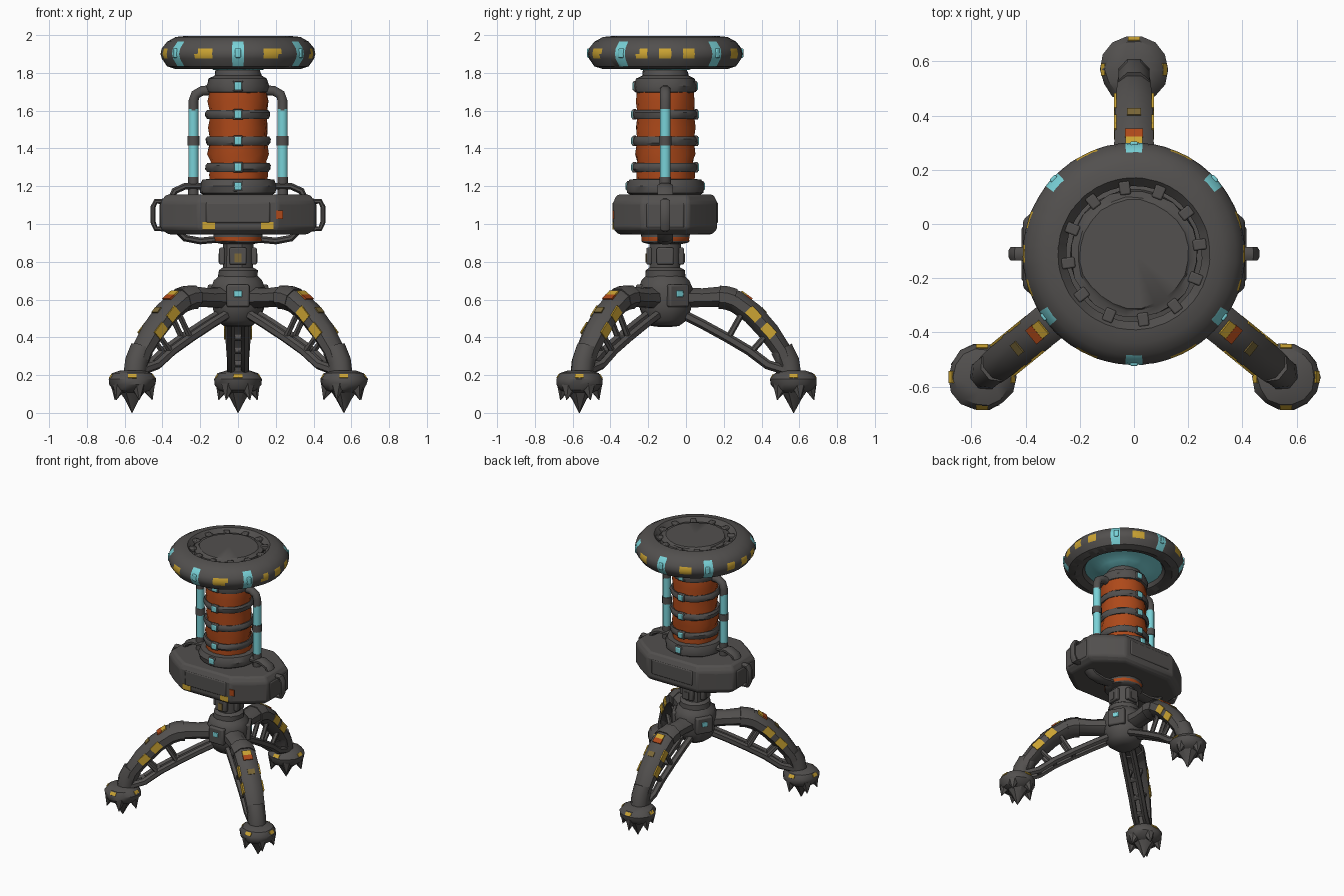
import bpy, bmesh, math, random
from mathutils import Matrix, Vector

random.seed(4)
if "Cube" in bpy.data.objects:
    bpy.data.objects.remove(bpy.data.objects["Cube"], do_unlink=True)

AXIS = Vector((0, -0.11, 0))   # vertical axis of the column


def material(name, rgb):
    m = bpy.data.materials.new(name)
    m.use_nodes = True
    m.diffuse_color = (*rgb, 1)
    bsdf = m.node_tree.nodes["Principled BSDF"]
    bsdf.inputs["Base Color"].default_value = (*rgb, 1)
    bsdf.inputs["Roughness"].default_value = 0.7
    return m


DARK = material("dark grey metal", (0.085, 0.08, 0.077))
ORANGE = material("burnt orange", (0.42, 0.066, 0.01))
CYAN = material("pale cyan", (0.19, 0.64, 0.68))
YELLOW = material("worn yellow", (0.6, 0.37, 0.033))
BRASS = material("dull brass", (0.2, 0.14, 0.04))


def frame(az=0, r=0, z=0, side=0):
    """Radial frame: local x points outward from the axis at azimuth az."""
    return Matrix.Translation(AXIS) @ Matrix.Rotation(math.radians(az), 4, 'Z') @ \
        Matrix.Translation((r, side, z))


def finish(name, bm, mats, matrix, bevel=0, angle=35):
    bmesh.ops.recalc_face_normals(bm, faces=bm.faces)
    me = bpy.data.meshes.new(name)
    bm.transform(matrix)
    bm.to_mesh(me)
    bm.free()
    for m in mats:
        me.materials.append(m)
    ob = bpy.data.objects.new(name, me)
    bpy.context.collection.objects.link(ob)
    if bevel:
        mod = ob.modifiers.new("edge bevel", 'BEVEL')
        mod.width = bevel
        mod.segments = 2
    bpy.ops.object.select_all(action='DESELECT')
    ob.select_set(True)
    bpy.context.view_layer.objects.active = ob
    bpy.ops.object.shade_smooth_by_angle(angle=math.radians(angle))


def skin(bm, rings, closed=False):
    n = len(rings[0])
    pairs = list(zip(rings, rings[1:])) + ([(rings[-1], rings[0])] if closed else [])
    for a, b in pairs:
        for i in range(n):
            bm.faces.new((a[i], a[(i + 1) % n], b[(i + 1) % n], b[i]))
    if not closed:
        bm.faces.new(rings[0])
        bm.faces.new(rings[-1])


def lathe(name, profile, mats=(DARK,), segs=24, matrix=None, closed=False, rough=0.004, rule=None):
    bm = bmesh.new()
    rings = []
    for r, z in profile:
        ring = []
        for i in range(segs):
            a = math.tau * (i + 0.5) / segs
            k = r + random.uniform(-rough, rough) * (r > 0.02)
            ring.append(bm.verts.new((k * math.cos(a), k * math.sin(a), z)))
        rings.append(ring)
    skin(bm, rings, closed)
    if rule:
        for f in bm.faces:
            f.material_index = rule(f.calc_center_median())
    finish(name, bm, mats, matrix or frame())


def sweep(name, path, half_w, half_t, az=0, side=0, mat=DARK, sides=8, bulge=None):
    """Sweeps an oval section along (radius, height) points in a radial plane."""
    bm = bmesh.new()
    pts = [Vector((r, 0, z)) for r, z in path]
    rings = []
    for i, p in enumerate(pts):
        d = (pts[min(i + 1, len(pts) - 1)] - pts[max(i - 1, 0)]).normalized()
        up = Vector((-d.z, 0, d.x))
        k = (bulge[i] if bulge else 1) / math.cos(math.pi / sides)
        angles = [math.tau * (j + 0.5) / sides for j in range(sides)]
        rings.append([bm.verts.new(p + up * (half_t * k * math.sin(a))
                      + Vector((0, half_w * k * math.cos(a), 0))) for a in angles])
    skin(bm, rings)
    finish(name, bm, [mat], frame(az, side=side), angle=50)


def block(name, size, matrix, mat=DARK, pitch=0, bevel=0):
    bm = bmesh.new()
    bmesh.ops.create_cube(bm, size=1, matrix=Matrix.Diagonal((*size, 1)))
    finish(name, bm, [mat], matrix @ Matrix.Rotation(math.radians(pitch), 4, 'Y'), bevel)


# Top disc: banded rim, inner plate, lit dish underneath
CYAN_BANDS = (-90, -35, 43, 90, 137, 215)
YELLOW_MARKS = {-64: 7, -116: 7, -17: 4, 0: 4, 18: 4, 65: 6, 115: 6, 163: 4, 180: 4, 197: 4}


def rim_colour(c):
    a, r = math.degrees(math.atan2(c.y, c.x)), math.hypot(c.x, c.y)

    def gap(b):
        return abs((a - b + 180) % 360 - 180)
    if r > 0.365 and min(gap(b) for b in CYAN_BANDS) < 4.6:
        return 1
    if r > 0.385 and 1.88 < c.z < 1.925 and any(gap(b) < w for b, w in YELLOW_MARKS.items()):
        return 2
    return 0


lathe("top_rim", [(.25, 1.96), (.28, 1.995), (.33, 1.99), (.375, 1.965), (.403, 1.93), (.41, 1.9),
                  (.403, 1.875), (.375, 1.835), (.33, 1.82), (.28, 1.835), (.255, 1.87)],
      (DARK, CYAN, YELLOW), 120, closed=True, rough=0.001, rule=rim_colour)
lathe("top_plate", [(.262, 1.9), (.262, 1.935), (.237, 1.94), (.235, 1.975), (.21, 1.978),
                    (.2, 1.987), (.02, 1.988)])
lathe("lit_dish", [(.125, 1.815), (.165, 1.835), (.22, 1.852), (.28, 1.862), (.27, 1.88)],
      (CYAN,), 32)
for i in range(12):
    block("rim_bridge", (.05, .04, .03), frame(i * 30 + 8, .245, 1.97), bevel=.006)
for az in CYAN_BANDS:
    block("rim_clip", (.02, .03, .05), frame(az, .404, 1.905), CYAN, bevel=.006)

# Coil column with rings
lathe("coil_core", [(.15, 1.2), (.158, 1.26), (.15, 1.33), (.16, 1.37), (.15, 1.44), (.16, 1.51),
                    (.15, 1.58), (.16, 1.65), (.15, 1.72)], (ORANGE,), 20, rough=.006)
for z in (1.30, 1.44, 1.58):
    lathe("coil_ring", [(.145, z - .018), (.163, z - .024), (.172, z - .01),
                        (.172, z + .01), (.163, z + .024), (.145, z + .018)], closed=True)
lathe("lower_collar", [(.16, 1.14), (.2, 1.165), (.205, 1.2), (.19, 1.235), (.14, 1.24)])
lathe("upper_collar", [(.14, 1.69), (.16, 1.7), (.168, 1.73), (.155, 1.77), (.125, 1.785),
                       (.12, 1.81), (.11, 1.83), (.1, 1.85)])
for az in (-90, 90):
    for r, z in ((.156, 1.73), (.162, 1.58), (.162, 1.44), (.162, 1.30), (.192, 1.2)):
        block("stud_mount", (.025, .055, .055), frame(az, r, z), bevel=.006)
        block("column_stud", (.03, .04, .042), frame(az, r + .003, z), CYAN, bevel=.006)

# Housing: long chamfered block
bm = bmesh.new()
outline = [(.41, .125), (.32, .2), (.21, .275), (-.21, .275), (-.32, .2), (-.41, .125)]
outline += [(-x, -y) for x, y in outline]
levels = [(.9, .945), (1, .975), (1, 1.115), (.93, 1.155)]
skin(bm, [[bm.verts.new((x * k, y * k, z)) for x, y in outline] for k, z in levels])
finish("housing", bm, [DARK], frame(), .012, 25)
for s in (-1, 1):
    block("housing_mark", (.008, .065, .04), frame(-90, .274, .99, s * .155), YELLOW)
    block("side_panel", (.02, .2, .13), frame(90 + s * 90, .405, 1.045), bevel=.008)
    block("face_panel", (.02, .34, .11), frame(s * 90, .27, 1.06), bevel=.008)
block("housing_light", (.009, .038, .045), frame(-90, .275, 1.05, .22), ORANGE)

# Side conduits, handles and brackets, mirrored left and right
for az in (0, 180):
    sweep("upper_pipe", [(.12, 1.71), (.19, 1.705), (.225, 1.685), (.236, 1.65), (.236, 1.6)],
          .028, .026, az)
    sweep("light_tube", [(.236, 1.25), (.236, 1.61)], .028, .027, az, mat=CYAN)
    sweep("tube_clip", [(.236, 1.415), (.236, 1.465)], .032, .032, az)
    sweep("lower_pipe", [(.236, 1.14), (.236, 1.25)], .03, .028, az)
    sweep("shoulder_bracket", [(.17, 1.2), (.28, 1.2), (.335, 1.175), (.36, 1.12)], .04, .018, az)
    sweep("handle", [(.39, 1.12), (.435, 1.12), (.45, 1.09), (.45, 1.01), (.435, .975),
                     (.39, .975)], .025, .014, az)
    sweep("under_bracket", [(.1, .92), (.2, .91), (.28, .925), (.32, .965)], .04, .018, az)

# Neck and hub
lathe("neck_flange", [(.09, .895), (.122, .902), (.128, .91), (.128, .93), (.13, .945), (.18, .96)],
      (DARK, ORANGE), rule=lambda c: 1 if .91 < c.z < .93 and math.hypot(c.x, c.y) > .12 else 0)
lathe("neck", [(.11, .7), (.105, .755), (.085, .77), (.085, .91)], segs=12)
lathe("hub", [(.03, .455), (.075, .46), (.115, .49), (.14, .55), (.148, .66), (.13, .7), (.1, .73)],
      segs=12)
for az in (-90, 0, 180, 90):
    block("neck_block", (.03, .09, .09), frame(az, .085, .83), bevel=.008)
    block("neck_plate", (.008, .035, .05), frame(az, .1, .82), BRASS if az == -90 else DARK)
for az in (-90, 30, 150):
    block("hub_panel", (.04, .12, .12), frame(az, .135, .62), bevel=.01)
    block("hub_light", (.012, .042, .034), frame(az, .153, .63), CYAN, bevel=.004)


# Three legs with struts, marks and spiked feet
def leg(az, reach):
    k = reach / .69
    arch = [(.1, .61), (.2, .61), (.3, .615), (.38, .59), (.47, .525), (.56, .425),
            (.63, .325), (.67, .2)]
    sweep("leg_shell", [(r * k, z) for r, z in arch], .068, .055, az,
          bulge=(1, .9, 1, 1.08, 1.05, 1, .9, .75))
    sweep("leg_knuckle", [(.29 * k, .612), (.33 * k, .609), (.37 * k, .596)], .076, .062, az)
    sweep("ankle", [(.625 * k, .34), (.66 * k, .27), (.67 * k, .2)], .058, .06, az)
    for s in (-1, 1):
        strut = [(.1, .52), (.2, .47), (.33, .4), (.45, .33), (.55, .255), (.65, .225)]
        sweep("leg_strut", [(r * k, z) for r, z in strut], .02, .022, az, s * .035, sides=6)
        sweep("leg_brace", [(.34 * k, .4), (.42 * k, .54)], .014, .014, az, s * .035, sides=6)
        sweep("leg_brace", [(.46 * k, .32), (.55 * k, .42)], .014, .014, az, s * .035, sides=6)
        for r, z in ((.475, .522), (.555, .435)):
            block("leg_side_mark", (.075, .009, .054), frame(az, r * k, z, s * .069), YELLOW, 46)
    for r, z in ((.33, .4), (.45, .33), (.55, .26)):
        block("strut_rung", (.03, .08, .03), frame(az, r * k, z), pitch=30, bevel=.005)
    # coloured plates lying on the upper face of the knee
    for r, z, w, m, pitch in ((.424, .633, .062, YELLOW, 36), (.452, .613, .066, ORANGE, 36),
                              (.53, .543, .05, BRASS, 48)):
        block("knee_plate", (.036, w, .0095), frame(az, r * k, z), m, pitch)
    # foot
    foot = frame(az, reach)
    lathe("foot_pad", [(.04, .1), (.1, .12), (.122, .15), (.125, .18), (.105, .21), (.06, .225)],
          segs=14, matrix=foot)
    lathe("centre_spike", [(.08, .125), (.04, .07), (.002, 0)], segs=8, matrix=foot)
    for i in range(5):
        out = foot @ Matrix.Rotation(math.radians(i * 72), 4, 'Z')
        tip = out @ Matrix.Translation((.084, 0, .145)) @ Matrix.Rotation(-.3, 4, 'Y')
        lathe("edge_spike", [(.042, 0), (.002, -.08)], segs=6, matrix=tip)
    for side in (-90, 0, 90, 180):
        spot = foot @ Matrix.Rotation(math.radians(side - az), 4, 'Z')
        block("foot_mark", (.0095, .045, .024), spot @ Matrix.Translation((.112, 0, .194)),
              YELLOW, -33)


leg(90, .68)
leg(-39, .722)
leg(219, .722)
